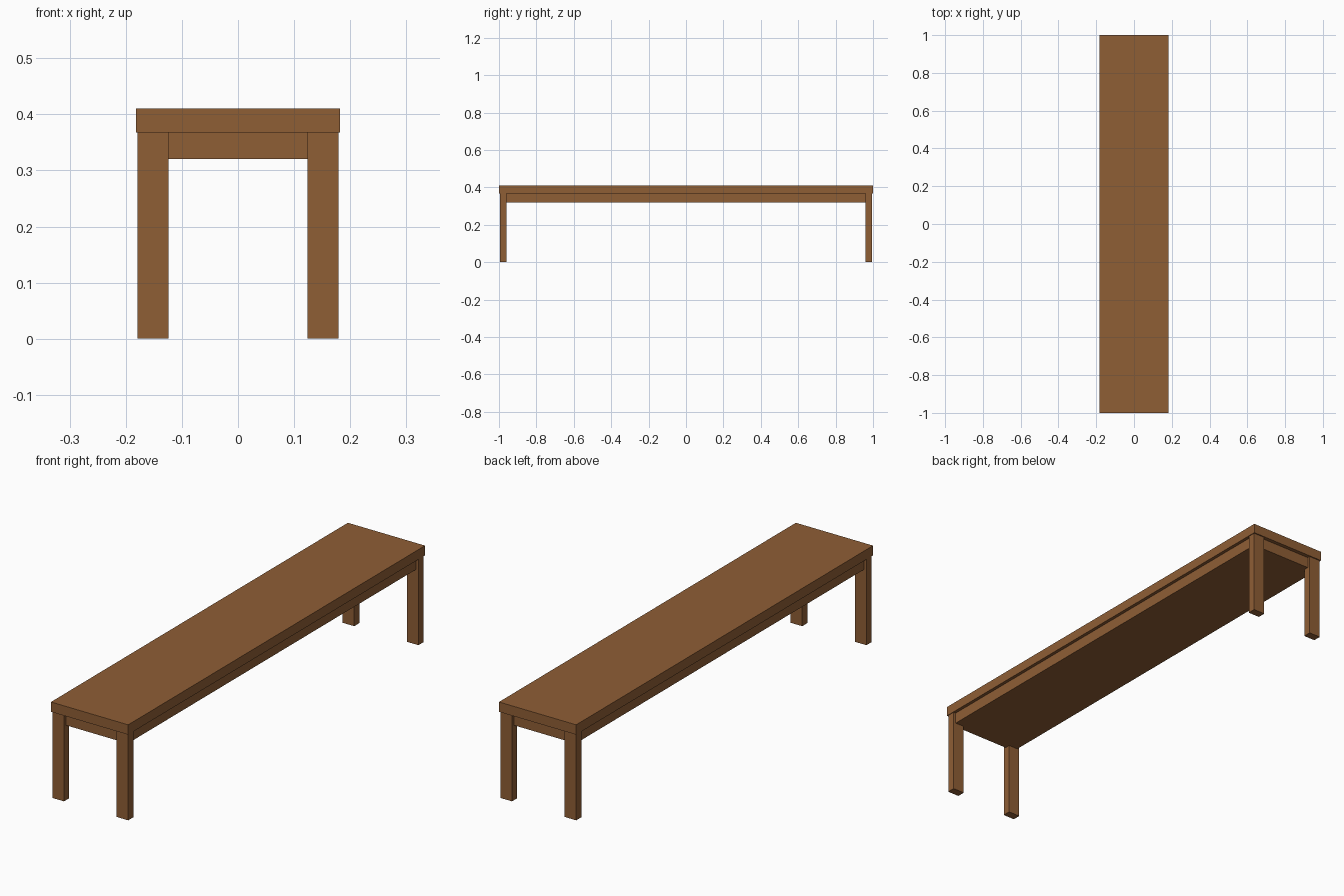
import bpy

if "Cube" in bpy.data.objects:
    bpy.data.objects.remove(bpy.data.objects["Cube"])

wood = bpy.data.materials.new("brown wood")
wood.diffuse_color = (0.275, 0.112, 0.036, 1)
wood.use_nodes = True
wood.node_tree.nodes["Principled BSDF"].inputs["Base Color"].default_value = wood.diffuse_color


def box(name, x, y, z):
    """Box from (min, max) ranges on each axis."""
    bpy.ops.mesh.primitive_cube_add(size=1, location=[sum(r) / 2 for r in (x, y, z)])
    ob = bpy.context.object
    ob.name = name
    ob.scale = [r[1] - r[0] for r in (x, y, z)]
    bpy.ops.object.transform_apply(location=False, rotation=False, scale=True)
    ob.data.materials.append(wood)
    return ob


# seat slab
box("seat", (-0.182, 0.182), (-1, 1), (0.368, 0.41))

# solid frame under the seat, set back slightly from the legs
box("under_frame", (-0.168, 0.168), (-0.983, 0.983), (0.32, 0.368))

# four flat legs at the corners
for sy, end in ((-1, "front"), (1, "back")):
    for sx, side in ((-1, "left"), (1, "right")):
        box(f"{end}_{side}_leg",
            sorted((sx * 0.124, sx * 0.179)),
            sorted((sy * 0.96, sy * 0.995)),
            (0, 0.368))
